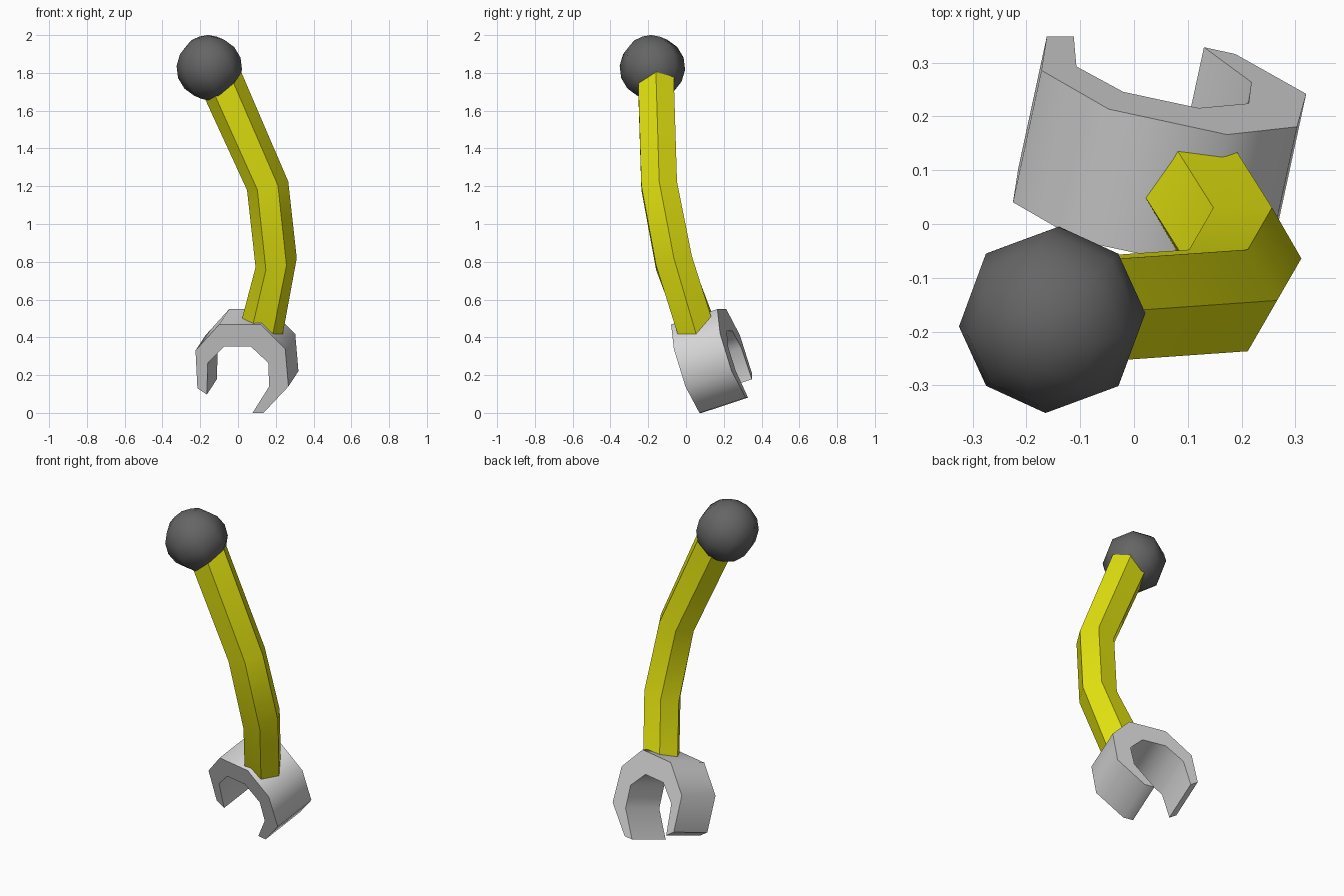
import bpy, bmesh
from math import sin, cos, pi, radians
from mathutils import Vector, Matrix

cube = bpy.data.objects.get("Cube")
if cube:
    bpy.data.objects.remove(cube, do_unlink=True)


def material(name, r, g, b):
    m = bpy.data.materials.new(name)
    m.use_nodes = True
    m.diffuse_color = (r, g, b, 1)
    m.node_tree.nodes["Principled BSDF"].inputs["Base Color"].default_value = (r, g, b, 1)
    return m


def finish(bm, name, mat, angle):
    bmesh.ops.recalc_face_normals(bm, faces=bm.faces)
    mesh = bpy.data.meshes.new(name)
    bm.to_mesh(mesh)
    bm.free()
    mesh.materials.append(mat)
    ob = bpy.data.objects.new(name, mesh)
    bpy.context.collection.objects.link(ob)
    bpy.ops.object.select_all(action='DESELECT')
    ob.select_set(True)
    bpy.context.view_layer.objects.active = ob
    bpy.ops.object.shade_smooth_by_angle(angle=radians(angle))
    return ob


def bridge(bm, a, b, closed=True):
    n = len(a)
    for i in range(n if closed else n - 1):
        j = (i + 1) % n
        bm.faces.new((a[i], a[j], b[j], b[i]))


yellow = material("yellow", 0.75, 0.75, 0.005)
light_grey = material("light_grey", 0.68, 0.68, 0.68)
dark_grey = material("dark_grey", 0.13, 0.13, 0.13)

# Bent hexagonal lever: ring centre, then ring slope along x and y
stations = [
    ((0.125, 0.058, 0.44), -0.35, 0.30),
    ((0.202, -0.064, 0.795), 0.22, 0.27),
    ((0.157, -0.142, 1.202), 0.21, 0.10),
    ((-0.10, -0.16, 1.78), 0.40, 0.05),
]
bm = bmesh.new()
rings = []
for (x, y, z), slope_x, slope_y in stations:
    ring = []
    for k in range(6):
        dx, dy = 0.109 * cos(k * pi / 3), 0.109 * sin(k * pi / 3)
        ring.append(bm.verts.new((x + dx, y + dy, z + slope_x * dx + slope_y * dy)))
    rings.append(ring)
for lower, upper in zip(rings, rings[1:]):
    bridge(bm, lower, upper)
bm.faces.new(rings[0])
bm.faces.new(rings[-1])
finish(bm, "lever_arm", yellow, 50)

# Round knob, leaning off vertical
bm = bmesh.new()
lean = Matrix.Rotation(radians(26), 4, Vector((1, -1, 0)))
bmesh.ops.create_uvsphere(bm, u_segments=8, v_segments=8, radius=0.174,
                          matrix=Matrix.Translation((-0.152, -0.178, 1.827)) @ lean)
finish(bm, "knob", dark_grey, 60)

# Open clip: C-shaped section in x and z, pushed back along a tilted axis
outer = [(-0.215, 0.13), (-0.225, 0.33), (-0.10, 0.468), (0.12, 0.468),
         (0.25, 0.338), (0.267, 0.14), (0.135, 0.0)]
inner = [(-0.165, 0.097), (-0.16, 0.265), (-0.073, 0.352), (0.067, 0.352),
         (0.16, 0.265), (0.165, 0.14), (0.077, 0.0)]
axis = Vector((0.053, 0.245, 0.081))
bm = bmesh.new()


def section(points, offset):
    return [bm.verts.new(Vector((x, 0.10 - 0.215 * x - 0.327 * z, z)) + offset)
            for x, z in points]


front_out, front_in = section(outer, Vector()), section(inner, Vector())
back_out, back_in = section(outer, axis), section(inner, axis)
for a, b in ((front_out, front_in), (front_in, back_in),
             (back_in, back_out), (back_out, front_out)):
    bridge(bm, a, b, closed=False)
for end in (0, -1):
    bm.faces.new((front_out[end], front_in[end], back_in[end], back_out[end]))
finish(bm, "clip", light_grey, 55)
